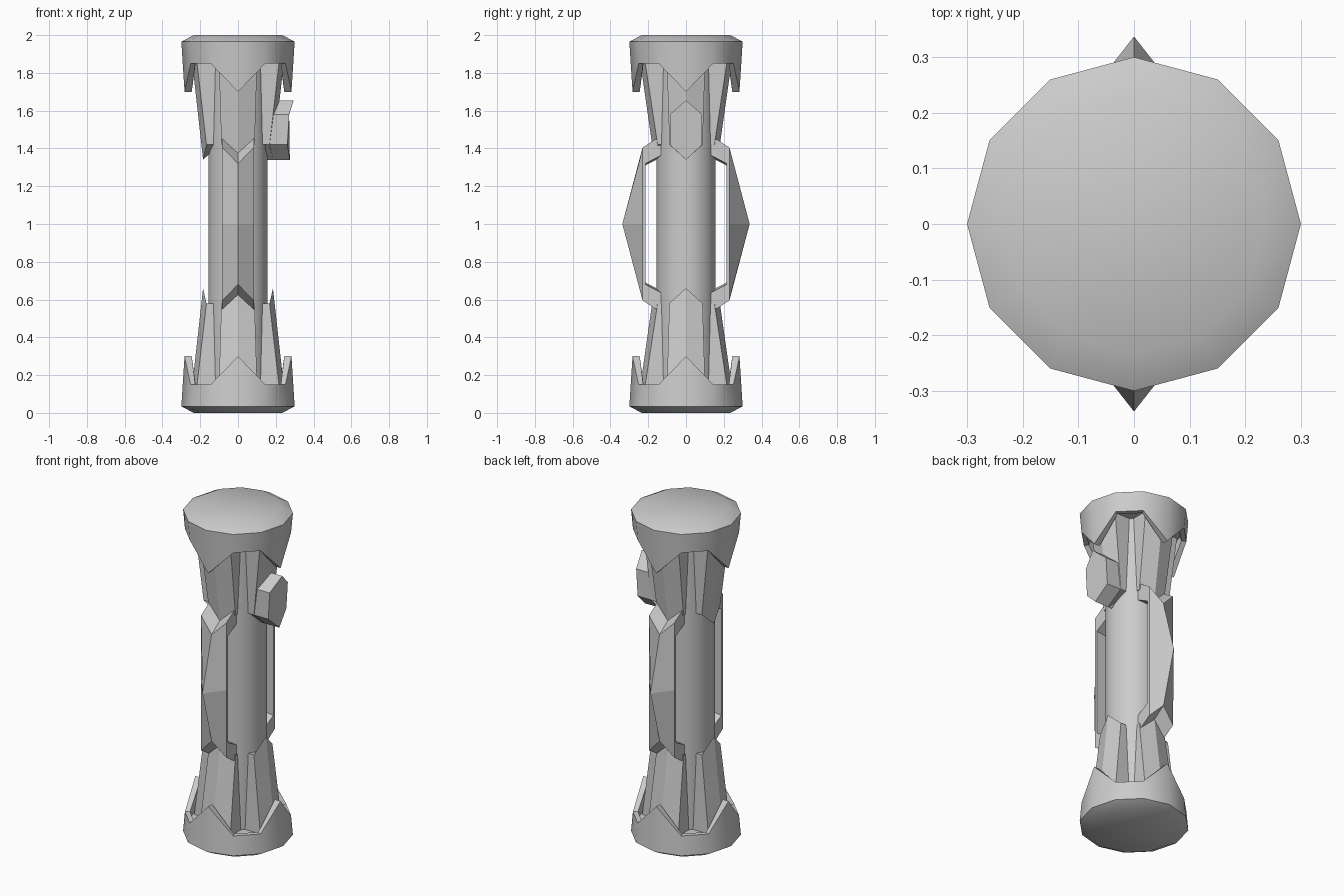
import bpy, bmesh, math
from mathutils import Matrix

if "Cube" in bpy.data.objects:
    bpy.data.objects.remove(bpy.data.objects["Cube"])

FLIP = Matrix.Translation((0, 0, 2)) @ Matrix.Diagonal((1, 1, -1, 1))  # top half -> bottom half
I4 = Matrix.Identity(4)


def rot(quarter):
    return Matrix.Rotation(quarter * math.pi / 2, 4, 'Z')


def loft(name, rings, matrix=I4, smooth=None):
    """Skin closed rings of equal length and cap both ends."""
    bm = bmesh.new()
    vs = [[bm.verts.new(matrix @ Matrix.Translation(p).translation) for p in r] for r in rings]
    n = len(rings[0])
    for a, b in zip(vs, vs[1:]):
        for i in range(n):
            j = (i + 1) % n
            bm.faces.new((a[i], a[j], b[j], b[i]))
    bm.faces.new(vs[0])
    bm.faces.new(vs[-1])
    bmesh.ops.recalc_face_normals(bm, faces=bm.faces[:])
    me = bpy.data.meshes.new(name)
    bm.to_mesh(me)
    bm.free()
    ob = bpy.data.objects.new(name, me)
    bpy.context.collection.objects.link(ob)
    if smooth:
        bpy.ops.object.select_all(action='DESELECT')
        bpy.context.view_layer.objects.active = ob
        ob.select_set(True)
        bpy.ops.object.shade_smooth_by_angle(angle=math.radians(smooth))
    return ob


def circle(r, z, n=12, r_tip=None, z_tip=None):
    """Ring of n points; every third one may be moved to form a crown tip."""
    pts = []
    for i in range(n):
        tip = r_tip is not None and i % 3 == 0
        rr, zz = (r_tip, z_tip) if tip else (r, z)
        a = 2 * math.pi * i / n
        pts.append((rr * math.cos(a), rr * math.sin(a), zz))
    return pts


# central smooth shaft
loft("shaft", [circle(.157, .1, 32), circle(.157, 1.9, 32)], smooth=35)


def petal(name, r_low, matrix):
    """Flared rib pointing along +x, ending in a pointed tip."""
    def ring(rc, re, w, zc, ze):
        return [(.1, -w, ze), (re, -w, ze), (rc, 0, zc), (re, w, ze), (.1, w, ze)]
    loft(name, [ring(.245, .22, .102, 1.88, 1.88),
                ring(r_low, r_low - .018, .088, 1.34, 1.42)], matrix)


for side, half in (("top", I4), ("bottom", FLIP)):
    # crown-edged end cap, hollow underneath
    loft(side + "_cap", [circle(.235, 2), circle(.3, 1.965),
                         circle(.29, 1.85, r_tip=.283, z_tip=1.7),
                         circle(.262, 1.85, r_tip=.245, z_tip=1.7),
                         circle(.255, 1.875)], half, smooth=35)
    for q in range(4):
        petal(f"{side}_rib_{q}", .185 if q % 2 == 0 else .168, half @ rot(q))
    # arms that carry the side grips
    for q in (1, 3):
        edge = [(.12, 1.47), (.16, 1.45), (.23, 1.405), (.215, 1.32), (.12, 1.37)]
        mid = [(.12, 1.42), (.165, 1.38), (.25, 1.32), (.215, 1.31), (.12, 1.36)]
        loft(f"{side}_grip_arm_{q}",
             [[(x, y, z) for x, z in prof]
              for y, prof in ((-.084, edge), (0, mid), (.084, edge))], half @ rot(q))

# ridged grips standing off the shaft, front and back
for q in (1, 3):
    edge = [(.23, 1.405), (.23, 1), (.23, .595), (.215, .62), (.215, 1.38)]
    mid = [(.25, 1.32), (.337, 1), (.25, .68), (.215, .68), (.215, 1.32)]
    loft(f"grip_{q}", [[(x, y, z) for x, z in prof]
                       for y, prof in ((-.084, edge), (0, mid), (.084, edge))], rot(q))

# six-sided button on the right rib, leaning outward with it
hexagon = [(0, 1.655), (.086, 1.58), (.086, 1.42), (0, 1.34), (-.086, 1.42), (-.086, 1.58)]
loft("button", [[(base + .06 * (z - 1.5) - drop * abs(y) / .086, y * s, 1.5 + (z - 1.5) * s)
                 for y, z in hexagon]
                for base, drop, s in ((.15, 0, 1), (.284, .018, 1), (.284, .018, .98))])
